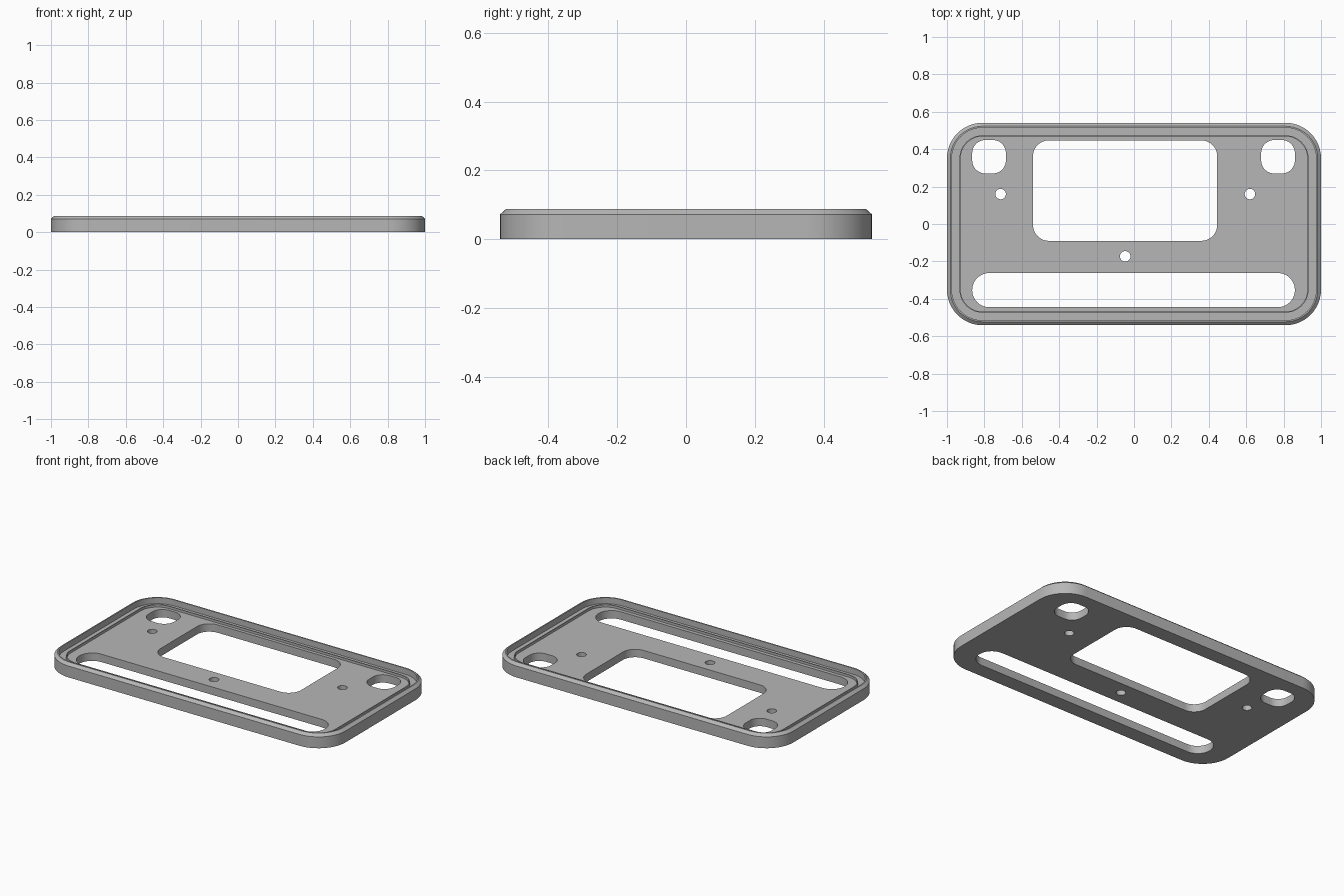
import bpy, bmesh, math

cube = bpy.data.objects.get("Cube")
if cube:
    bpy.data.objects.remove(cube, do_unlink=True)

HALF_X, HALF_Y, CORNER = 1.0, 0.541, 0.19
HEIGHT, FLOOR = 0.088, 0.05

grey = bpy.data.materials.new("plain_grey")
grey.use_nodes = True
colour = (0.47, 0.47, 0.47, 1)
grey.diffuse_color = colour
grey.node_tree.nodes["Principled BSDF"].inputs["Base Color"].default_value = colour


def rounded_loop(bm, x0, x1, y0, y1, r, z, steps=12):
    """Ring of vertices around a rounded rectangle."""
    corners = [(x1 - r, y1 - r), (x0 + r, y1 - r), (x0 + r, y0 + r), (x1 - r, y0 + r)]
    ring = []
    for i, (cx, cy) in enumerate(corners):
        for s in range(steps + 1):
            a = math.pi / 2 * (i + s / steps)
            ring.append(bm.verts.new((cx + r * math.cos(a), cy + r * math.sin(a), z)))
    return ring


def loft(bm, rings):
    """Skin a stack of rings and cap both ends."""
    for a, b in zip(rings, rings[1:]):
        for i in range(len(a)):
            j = (i + 1) % len(a)
            bm.faces.new((a[i], a[j], b[j], b[i]))
    bm.faces.new(rings[0][::-1])
    bm.faces.new(rings[-1])


def make_object(name, bm):
    bmesh.ops.remove_doubles(bm, verts=bm.verts, dist=1e-5)
    bmesh.ops.recalc_face_normals(bm, faces=bm.faces)
    mesh = bpy.data.meshes.new(name)
    bm.to_mesh(mesh)
    bm.free()
    obj = bpy.data.objects.new(name, mesh)
    bpy.context.collection.objects.link(obj)
    mesh.materials.append(grey)
    return obj


# Tray: chamfered rim, recessed floor, thin raised ridge (inset, height)
profile = [(0, 0), (0, 0.072), (0.018, HEIGHT), (0.026, HEIGHT), (0.026, FLOOR),
           (0.067, FLOOR), (0.067, 0.065), (0.073, 0.065), (0.073, FLOOR)]
bm = bmesh.new()
loft(bm, [rounded_loop(bm, d - HALF_X, HALF_X - d, d - HALF_Y, HALF_Y - d, CORNER - d, z)
          for d, z in profile])
tray = make_object("frame_tray", bm)

# Openings: centre window, two corner windows, long slot, three screw holes
openings = [(-0.54, 0.445, -0.09, 0.447, 0.085),
            (-0.865, -0.685, 0.27, 0.449, 0.07),
            (0.68, 0.86, 0.27, 0.449, 0.07),
            (-0.865, 0.86, -0.445, -0.262, 0.091)]
R = 0.028
for x, y in [(-0.713, 0.16), (0.62, 0.16), (-0.047, -0.173)]:
    openings.append((x - R, x + R, y - R, y + R, R * 0.999))
bm = bmesh.new()
for x0, x1, y0, y1, r in openings:
    loft(bm, [rounded_loop(bm, x0, x1, y0, y1, r, z) for z in (-0.1, 0.2)])
cutter = make_object("opening_cutter", bm)
cutter.hide_render = True

# Cut the openings through the floor
cut = tray.modifiers.new("openings", 'BOOLEAN')
cut.operation = 'DIFFERENCE'
cut.solver = 'EXACT'
cut.object = cutter
bpy.ops.object.select_all(action='DESELECT')
bpy.context.view_layer.objects.active = tray
tray.select_set(True)
bpy.ops.object.modifier_apply(modifier=cut.name)
bpy.data.objects.remove(cutter, do_unlink=True)
bpy.ops.object.shade_smooth_by_angle(angle=math.radians(30))
